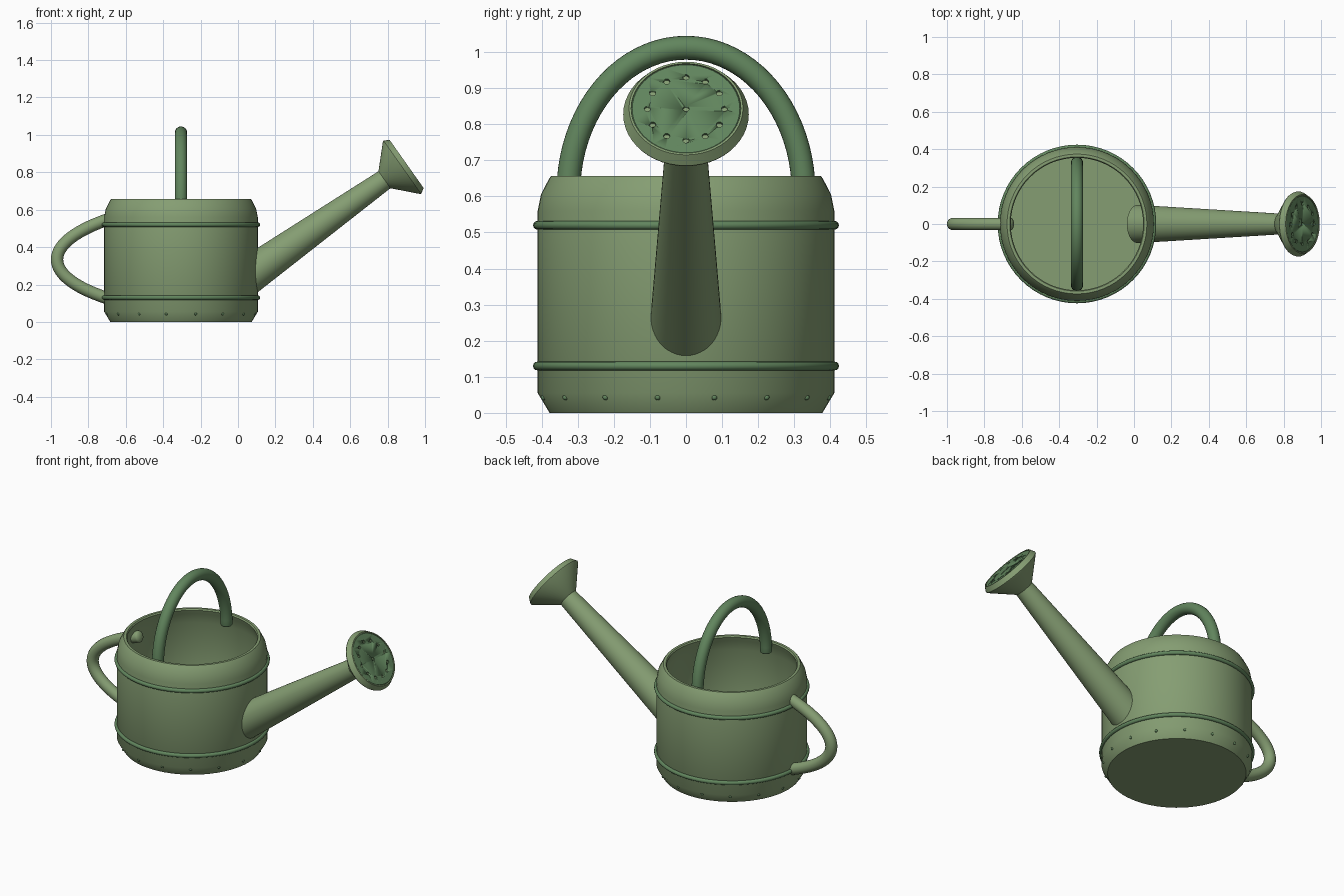
import bpy, bmesh, math
from mathutils import Vector, Matrix

if "Cube" in bpy.data.objects:
    bpy.data.objects.remove(bpy.data.objects["Cube"])


def material(name, color):
    m = bpy.data.materials.new(name)
    m.diffuse_color = (*color, 1)
    m.use_nodes = True
    m.node_tree.nodes["Principled BSDF"].inputs["Base Color"].default_value = m.diffuse_color
    return m


LIGHT = material("light_green", (0.235, 0.34, 0.17))
DARK = material("dark_green", (0.12, 0.235, 0.11))
CX = -0.305  # body axis


def finish(name, bm, mat, matrix=Matrix()):
    bmesh.ops.recalc_face_normals(bm, faces=bm.faces)
    me = bpy.data.meshes.new(name)
    bm.to_mesh(me)
    bm.free()
    me.transform(matrix)
    ob = bpy.data.objects.new(name, me)
    bpy.context.collection.objects.link(ob)
    me.materials.append(mat)
    smooth(ob)
    return ob


def smooth(ob):
    bpy.ops.object.select_all(action='DESELECT')
    ob.select_set(True)
    bpy.context.view_layer.objects.active = ob
    bpy.ops.object.shade_smooth_by_angle(angle=math.radians(35))


def lathe(name, profile, mat, matrix, n=64):
    """Revolve (radius, z) points around z and cap both ends."""
    bm = bmesh.new()
    rings = [[bm.verts.new((r * math.cos(math.tau * i / n),
                            r * math.sin(math.tau * i / n), z))
              for i in range(n)] for r, z in profile]
    for a, b in zip(rings, rings[1:]):
        for i in range(n):
            j = (i + 1) % n
            bm.faces.new((a[i], a[j], b[j], b[i]))
    bm.faces.new(rings[0])
    bm.faces.new(rings[-1])
    return finish(name, bm, mat, matrix)


def tube(name, points, radius, mat, n=20):
    """Round tube along a planar path, with domed ends."""
    pts = [Vector(p) for p in points]
    t0 = (pts[0] - pts[1]).normalized()
    t1 = (pts[-1] - pts[-2]).normalized()
    dome = [(0.25, 0.97), (0.55, 0.835), (0.85, 0.527), (0.97, 0.243)]
    path = [(pts[0] + t0 * radius * d * 0.5, r) for d, r in reversed(dome)]
    path += [(p, 1) for p in pts]
    path += [(pts[-1] + t1 * radius * d * 0.5, r) for d, r in dome]
    side = (pts[1] - pts[0]).cross(pts[-1] - pts[0]).normalized()
    bm = bmesh.new()
    rings = []
    for k, (p, s) in enumerate(path):
        t = path[min(k + 1, len(path) - 1)][0] - path[max(k - 1, 0)][0]
        up = side.cross(t).normalized()
        rings.append([bm.verts.new(p + radius * s * (
            side * math.cos(math.tau * i / n) + up * math.sin(math.tau * i / n)))
            for i in range(n)])
    for a, b in zip(rings, rings[1:]):
        for i in range(n):
            j = (i + 1) % n
            bm.faces.new((a[i], a[j], b[j], b[i]))
    bm.faces.new(rings[0])
    bm.faces.new(rings[-1])
    return finish(name, bm, mat)


# Open can: outer wall, rolled-in rim, inner wall and floor
body_at = Matrix.Translation((CX, 0, 0))
lathe("can_body", [(0.378, 0), (0.411, 0.055), (0.411, 0.56), (0.402, 0.605),
                   (0.379, 0.65), (0.374, 0.656), (0.359, 0.656), (0.354, 0.648),
                   (0.362, 0.625), (0.388, 0.56), (0.388, 0.06), (0.365, 0.025)],
      LIGHT, body_at)

# Raised bands
for name, z in (("lower_band", 0.13), ("upper_band", 0.52)):
    bpy.ops.mesh.primitive_torus_add(location=(CX, 0, z), major_radius=0.412,
                                     minor_radius=0.012, major_segments=64,
                                     minor_segments=12)
    ob = bpy.context.object
    ob.name = name
    ob.data.materials.append(DARK)
    smooth(ob)

# Ring of small rivets around the base
bm = bmesh.new()
for i in range(16):
    a = math.tau * (i + 0.5) / 16
    bmesh.ops.create_uvsphere(bm, u_segments=10, v_segments=6, radius=0.008,
                              matrix=Matrix.Translation((CX + 0.402 * math.cos(a),
                                                         0.402 * math.sin(a), 0.043)))
finish("base_rivets", bm, DARK)

# Carrying handle arching over the opening
tube("top_handle", [(CX, -0.326 * math.cos(math.pi * i / 40),
                     0.61 + 0.402 * math.sin(math.pi * i / 40)) for i in range(41)],
     0.033, DARK, 24)

# Rear handle along a cubic curve, ends sunk through the wall
rear = [Vector(p) for p in ((-0.66, 0, 0.56), (-1.07, 0, 0.43),
                            (-1.07, 0, 0.235), (-0.66, 0, 0.115))]
path = []
for k in range(33):
    t = k / 32
    path.append(sum((c * p for c, p in zip(
        ((1 - t)**3, 3 * t * (1 - t)**2, 3 * t * t * (1 - t), t**3), rear)), Vector()))
tube("rear_handle", path, 0.033, LIGHT)

# Tapered spout and flared rose share one tilted axis
axis = Vector((0.817, 0, 0.577)).normalized()
turn = axis.to_track_quat('Z', 'Y').to_matrix().to_4x4()
neck = Vector((0.79, 0, 0.765))
at = Matrix.Translation(neck) @ turn
lathe("spout", [(0.102, -0.942), (0.054, 0.02)], LIGHT, at, 48)
lathe("rose", [(0.054, -0.01), (0.172, 0.103), (0.174, 0.108), (0.158, 0.137),
               (0.152, 0.137), (0.152, 0.128)], LIGHT, at, 48)

# Rose face plate with sprinkler holes
plate = lathe("rose_plate", [(0.153, 0.115), (0.153, 0.132), (0.149, 0.135)],
              DARK, at, 48)
spots = [(0, 0)] + [(0.107 * math.cos(math.tau * i / 12),
                     0.107 * math.sin(math.tau * i / 12)) for i in range(12)]
bm = bmesh.new()
for x, y in spots:
    bmesh.ops.create_cone(bm, cap_ends=True, segments=12, radius1=0.009, radius2=0.009,
                          depth=0.03, matrix=Matrix.Translation((x, y, 0.139)))
cutter = finish("hole_cutter", bm, DARK, at)
cutter.hide_render = True
cutter.hide_set(True)
cut = plate.modifiers.new("holes", 'BOOLEAN')
cut.operation = 'DIFFERENCE'
cut.solver = 'EXACT'
cut.object = cutter
